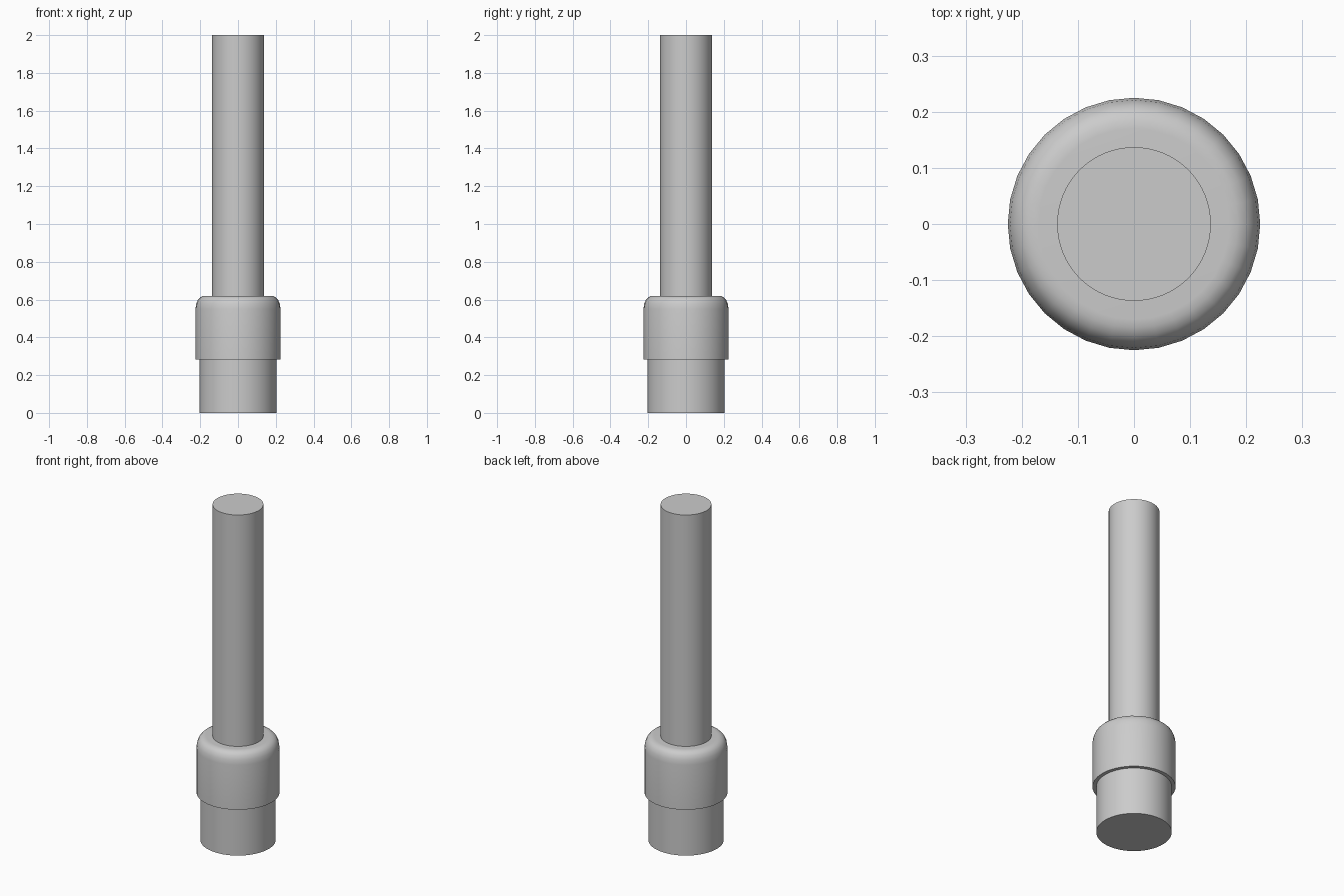
import bpy, math

if "Cube" in bpy.data.objects:
    bpy.data.objects.remove(bpy.data.objects["Cube"])


def lathe(name, profile, segments):
    """Revolve (radius, z) points around z into a closed, capped solid."""
    verts, faces = [], []
    for r, z in profile:
        for i in range(segments):
            a = 2 * math.pi * i / segments
            verts.append((r * math.cos(a), r * math.sin(a), z))
    for k in range(len(profile) - 1):
        for i in range(segments):
            j = (i + 1) % segments
            a, b = k * segments, (k + 1) * segments
            faces.append((a + i, a + j, b + j, b + i))
    faces.append(tuple(reversed(range(segments))))
    top = (len(profile) - 1) * segments
    faces.append(tuple(range(top, top + segments)))
    mesh = bpy.data.meshes.new(name)
    mesh.from_pydata(verts, [], faces)
    obj = bpy.data.objects.new(name, mesh)
    bpy.context.collection.objects.link(obj)
    bpy.ops.object.select_all(action='DESELECT')
    obj.select_set(True)
    bpy.context.view_layer.objects.active = obj
    bpy.ops.object.shade_smooth_by_angle(angle=math.radians(35))
    return obj


# Wide plug at the bottom
lathe("base_plug", [(0.204, 0.0), (0.204, 0.285)], 64)

# Collar with a rounded shoulder
lathe("collar", [(0.225, 0.283), (0.225, 0.55), (0.221, 0.578), (0.212, 0.600),
                 (0.200, 0.612), (0.185, 0.619), (0.170, 0.62)], 32)

# Long slim shaft
lathe("shaft", [(0.137, 0.60), (0.137, 2.0)], 64)
